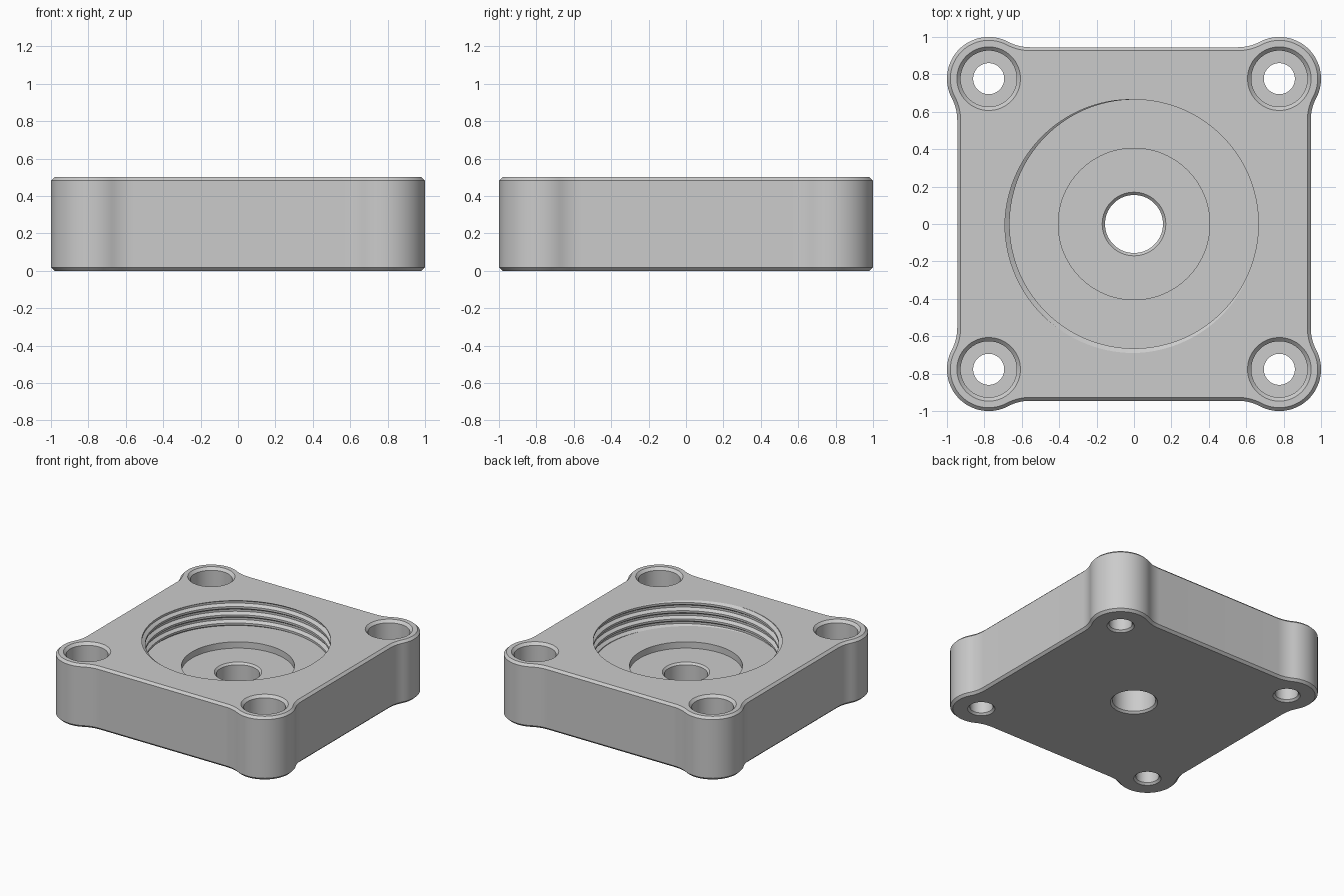
import bpy, bmesh
from math import sin, cos, pi, tau, atan2, sqrt, floor

if "Cube" in bpy.data.objects:
    bpy.data.objects.remove(bpy.data.objects["Cube"])

HEIGHT, EDGE, CHAMFER = 0.5, 0.945, 0.018
HOLE_AT, LOBE = 0.777, 0.223          # corner hole position, corner lobe radius
FILLET = 0.25                         # concave blend between lobe and side
FLOOR, PITCH, MINOR, MAJOR = 0.3, 0.065, 0.665, 0.69   # threaded socket

metal = bpy.data.materials.new("plain grey")
metal.use_nodes = True
metal.diffuse_color = (0.6, 0.6, 0.6, 1)
metal.node_tree.nodes["Principled BSDF"].inputs["Base Color"].default_value = metal.diffuse_color


def make_object(name, bm):
    bmesh.ops.recalc_face_normals(bm, faces=bm.faces)
    mesh = bpy.data.meshes.new(name)
    bm.to_mesh(mesh)
    bm.free()
    mesh.materials.append(metal)
    obj = bpy.data.objects.new(name, mesh)
    bpy.context.collection.objects.link(obj)
    return obj


def loft(name, rings):
    """Skin a stack of closed rings and cap both ends."""
    bm = bmesh.new()
    loops = [[bm.verts.new(p) for p in ring] for ring in rings]
    for a, b in zip(loops, loops[1:]):
        for i in range(len(a)):
            j = (i + 1) % len(a)
            bm.faces.new((a[i], a[j], b[j], b[i]))
    bm.faces.new(loops[0])
    bm.faces.new(loops[-1])
    return make_object(name, bm)


def lathe(name, profile, x=0, y=0, sides=64):
    return loft(name, [[(x + r * cos(tau * i / sides), y + r * sin(tau * i / sides), z)
                        for i in range(sides)] for r, z in profile])


def arc(cx, cy, r, start, end, steps):
    return [(cx + r * cos(start + (end - start) * i / steps),
             cy + r * sin(start + (end - start) * i / steps)) for i in range(steps + 1)]


def outline(inset, z):
    """Square with four round lobes, blended by concave fillets."""
    rise = EDGE + FILLET - HOLE_AT
    run = sqrt((LOBE + FILLET) ** 2 - rise ** 2)
    meet = atan2(rise, -run)
    lobe = arc(HOLE_AT, HOLE_AT, LOBE - inset, pi / 2 - meet, meet, 32)
    blend = arc(HOLE_AT - run, EDGE + FILLET, FILLET + inset, meet + pi, 1.5 * pi, 8)[1:]
    corner = [(y, x) for x, y in reversed(blend)] + lobe + blend
    ring = []
    for turn in range(4):
        ring += [(x, y, z) for x, y in corner]
        corner = [(-y, x) for x, y in corner]
    return ring


def thread_cutter(sides=120):
    """Socket whose wall rows follow the helix, trimmed flat at both ends."""
    bm = bmesh.new()
    columns = []
    for i in range(sides + 1):
        turn = i / sides
        column = []
        for k in range(-6, 24):
            z = HEIGHT + PITCH * (turn - k / 4)
            z = min(max(z, FLOOR), HEIGHT + 0.03)
            phase = turn - (z - HEIGHT) / PITCH
            phase -= floor(phase + 1e-7)
            depth = min(max(min(4 * phase - 1, 4 - 4 * phase), 0), 1)
            r = MINOR + (MAJOR - MINOR) * depth
            column.append(bm.verts.new((r * cos(tau * turn), r * sin(tau * turn), z)))
        columns.append(column)
    for a, b in zip(columns, columns[1:]):
        for k in range(len(a) - 1):
            bm.faces.new((a[k], b[k], b[k + 1], a[k + 1]))
    bmesh.ops.remove_doubles(bm, verts=bm.verts, dist=1e-5)
    rim = [e for e in bm.edges if e.is_boundary]
    bmesh.ops.holes_fill(bm, edges=rim, sides=0)
    return make_object("socket_cutter", bm)


# Flange block with chamfered top and bottom edges
body = loft("flange_block", [outline(CHAMFER, 0), outline(0, CHAMFER),
                             outline(0, HEIGHT - CHAMFER), outline(CHAMFER, HEIGHT)])

# Threaded socket, then the stepped centre bore with chamfered ends
cutters = [thread_cutter()]
cutters.append(lathe("bore_cutter", [(0.18, -0.01), (0.155, 0.015), (0.155, 0.235),
                                     (0.17, 0.25), (0.405, 0.25), (0.405, 0.35)], sides=96))

# Counterbored screw hole in each lobe
for sx in (-1, 1):
    for sy in (-1, 1):
        cutters.append(lathe("screw_hole_cutter",
                             [(0.108, -0.01), (0.083, 0.015), (0.083, 0.25), (0.15, 0.25),
                              (0.15, 0.48), (0.18, 0.51)],
                             sx * HOLE_AT, sy * HOLE_AT))

# Cut everything from the block and discard the cutters
bpy.context.view_layer.objects.active = body
body.select_set(True)
for cutter in cutters:
    cutter.hide_render = True
    cut = body.modifiers.new("cut", 'BOOLEAN')
    cut.operation = 'DIFFERENCE'
    cut.solver = 'EXACT'
    cut.object = cutter
    bpy.ops.object.modifier_apply(modifier=cut.name)
    bpy.data.objects.remove(cutter)

bpy.ops.object.shade_smooth_by_angle(angle=pi / 6)
